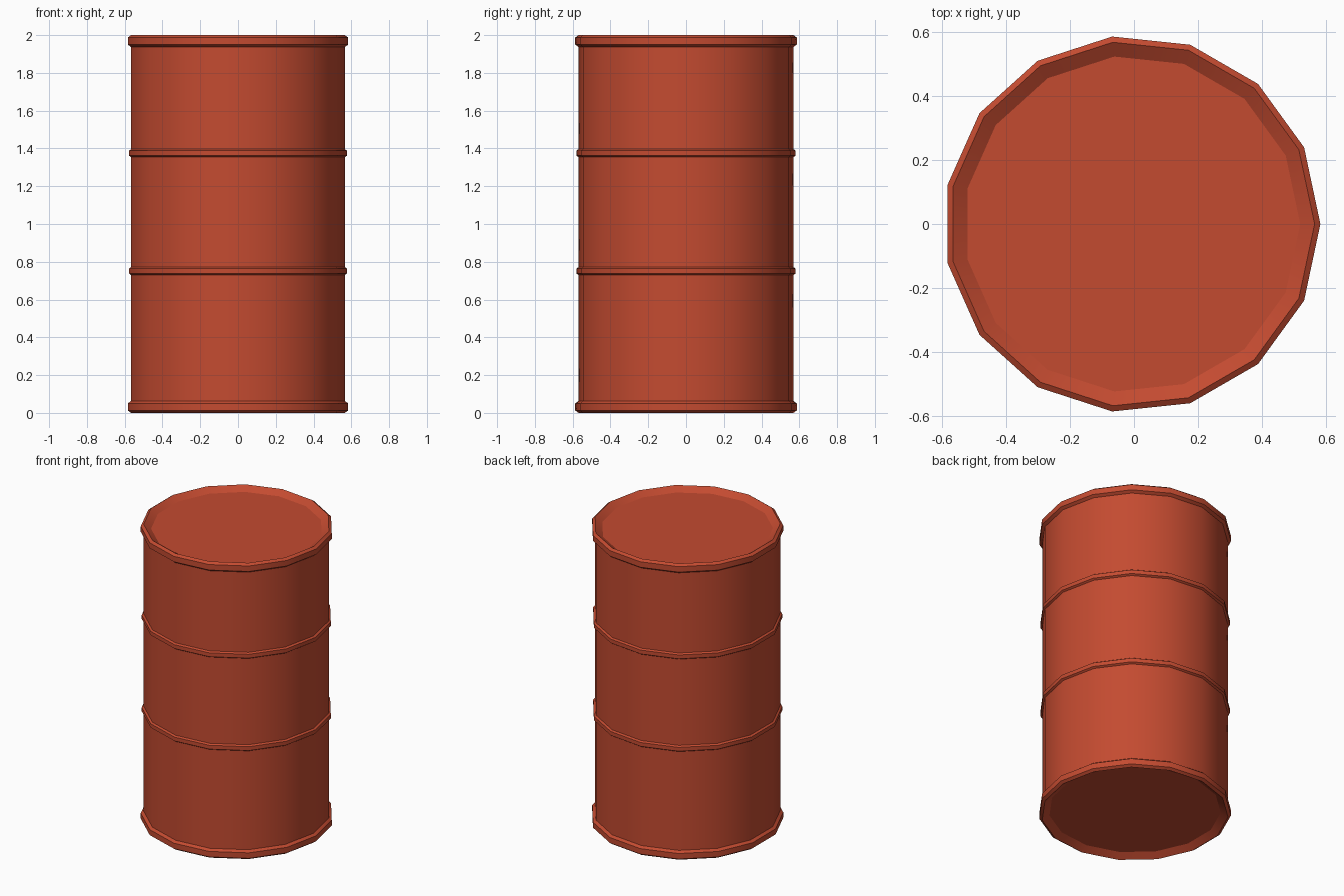
import bpy, bmesh
from math import cos, sin, tau, radians

if "Cube" in bpy.data.objects:
    bpy.data.objects.remove(bpy.data.objects["Cube"])

SIDES = 15
SHIFT_X = -0.0065   # an odd-sided ring sits slightly off its own centre
BODY_R = 0.572

paint = bpy.data.materials.new("red_paint")
paint.diffuse_color = (0.55, 0.07, 0.03, 1)
paint.use_nodes = True
paint.node_tree.nodes["Principled BSDF"].inputs["Base Color"].default_value = paint.diffuse_color


def lathe(name, profile):
    """Spin an (r, z) profile around z and cap both ends."""
    bm = bmesh.new()
    rings = []
    for r, z in profile:
        rings.append([bm.verts.new((r * cos(tau * i / SIDES) + SHIFT_X,
                                    r * sin(tau * i / SIDES), z))
                      for i in range(SIDES)])
    for low, high in zip(rings, rings[1:]):
        for i in range(SIDES):
            j = (i + 1) % SIDES
            bm.faces.new((low[i], low[j], high[j], high[i]))
    bm.faces.new(rings[0][::-1])
    bm.faces.new(rings[-1])
    bmesh.ops.recalc_face_normals(bm, faces=bm.faces)
    mesh = bpy.data.meshes.new(name)
    bm.to_mesh(mesh)
    bm.free()
    mesh.materials.append(paint)
    ob = bpy.data.objects.new(name, mesh)
    bpy.context.collection.objects.link(ob)
    bpy.ops.object.select_all(action='DESELECT')
    ob.select_set(True)
    bpy.context.view_layer.objects.active = ob
    bpy.ops.object.shade_smooth_by_angle(angle=radians(30))
    return ob


# Rolled rim: recessed end plate, sloped lip, chamfered outer bead
rim = [(0.527, 0.03), (0.572, 0.0), (0.59, 0.013), (0.59, 0.05), (BODY_R, 0.063)]


# Raised hoop around the wall
def hoop(z):
    return [(BODY_R, z - 0.021), (0.584, z - 0.013), (0.584, z + 0.013), (BODY_R, z + 0.021)]


top_rim = [(r, 2 - z) for r, z in reversed(rim)]
lathe("barrel", rim + hoop(0.751) + hoop(1.375) + top_rim)
